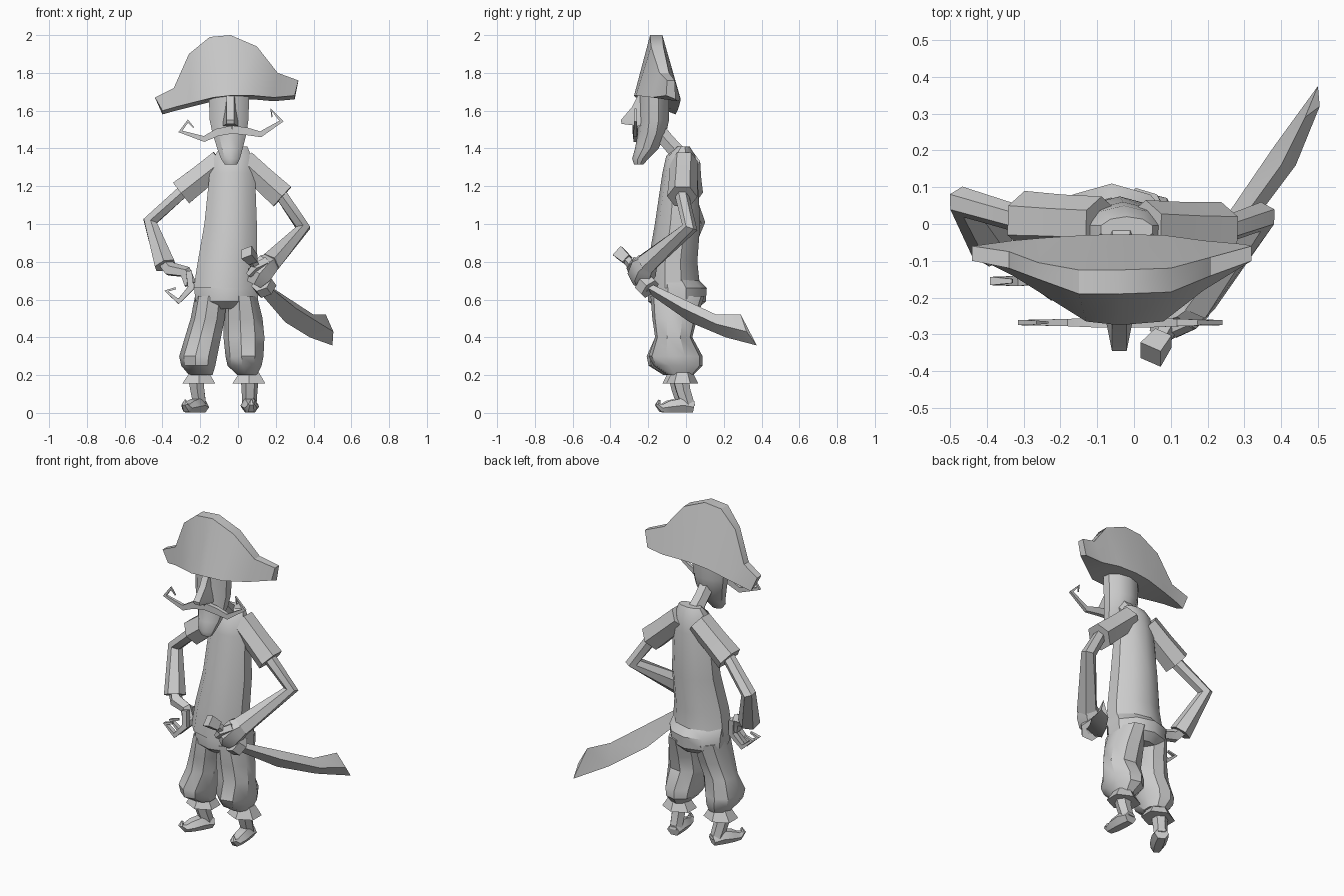
import bpy, bmesh, math
from mathutils import Vector

if "Cube" in bpy.data.objects:
    bpy.data.objects.remove(bpy.data.objects["Cube"])

grey = bpy.data.materials.new("plain_grey")
grey.use_nodes = True
grey.diffuse_color = (0.6, 0.6, 0.6, 1)
grey.node_tree.nodes["Principled BSDF"].inputs["Base Color"].default_value = (0.6, 0.6, 0.6, 1)


def skin(name, rings, angle=35):
    """Bridge equal-length closed rings and cap both ends."""
    bm = bmesh.new()
    vs = [[bm.verts.new(p) for p in r] for r in rings]
    n = len(vs[0])
    for a, b in zip(vs, vs[1:]):
        for i in range(n):
            j = (i + 1) % n
            bm.faces.new((a[i], a[j], b[j], b[i]))
    bm.faces.new(vs[0])
    bm.faces.new(vs[-1])
    bmesh.ops.recalc_face_normals(bm, faces=bm.faces)
    me = bpy.data.meshes.new(name)
    bm.to_mesh(me)
    bm.free()
    me.materials.append(grey)
    ob = bpy.data.objects.new(name, me)
    bpy.context.collection.objects.link(ob)
    me.shade_smooth()
    me.set_sharp_from_angle(angle=math.radians(angle))
    return ob


def stack(name, rows, n=10, angle=35):
    """Horizontal oval rings from rows of (z, x0, x1, y0, y1[, back drop])."""
    rings = []
    for row in rows:
        z, x0, x1, y0, y1 = row[:5]
        ring = []
        for i in range(n):
            t = 2 * math.pi * (i + 0.5) / n
            ring.append(((x0 + x1) / 2 + (x1 - x0) / 2 * math.cos(t) / math.cos(math.pi / n),
                         (y0 + y1) / 2 + (y1 - y0) / 2 * math.sin(t), z))
        rings.append(ring)
    return skin(name, rings, angle)


def tube(name, path, radii, n=6, ref=(0, 1, 0), angle=35):
    """Tube along a path; each radius is a number or (across, along ref)."""
    pts = [Vector(p) for p in path]
    rings = []
    for i, p in enumerate(pts):
        d0 = (p - pts[i - 1]).normalized() if i else Vector()
        d1 = (pts[i + 1] - p).normalized() if i < len(pts) - 1 else Vector()
        d = (d0 + d1).normalized()
        v = Vector(ref)
        v = (v - d * v.dot(d)).normalized()
        u = v.cross(d)
        r = radii[i] if isinstance(radii[i], tuple) else (radii[i], radii[i])
        rings.append([p + u * r[0] * math.cos(2 * math.pi * (k + 0.5) / n)
                      + v * r[1] * math.sin(2 * math.pi * (k + 0.5) / n) for k in range(n)])
    return skin(name, rings, angle)


# Hat: wedge with a scalloped top edge (top x, top z, bottom x, bottom z, four depths)
hat = [(-.44, 1.67, -.40, 1.60, -.105, -.10, -.06, -.055),
       (-.34, 1.72, -.33, 1.62, -.14, -.12, -.075, -.045),
       (-.26, 1.90, -.25, 1.64, -.19, -.15, -.105, -.038),
       (-.15, 1.99, -.13, 1.67, -.265, -.19, -.125, -.03),
       (-.04, 2.00, -.04, 1.68, -.275, -.19, -.125, -.028),
       (.10, 1.94, .08, 1.68, -.265, -.185, -.12, -.03),
       (.21, 1.80, .19, 1.67, -.18, -.14, -.09, -.045),
       (.32, 1.76, .30, 1.68, -.105, -.10, -.06, -.055)]
skin("hat", [[(bx, fb, bz), (tx, ft, tz), (tx, bt, tz), (bx, bb, bz - .02)]
             for tx, tz, bx, bz, fb, ft, bt, bb in hat], 30)

# Head, nose and neck
stack("head", [(1.70, -.155, .06, -.25, -.09), (1.55, -.15, .055, -.25, -.09),
               (1.48, -.135, .045, -.255, -.105), (1.40, -.11, .025, -.27, -.145),
               (1.345, -.09, .01, -.285, -.20), (1.315, -.07, -.005, -.275, -.225)])
skin("nose", [[(-.06, y0, z0), (-.02, y0, z0), (-.02 + w, y1, z1), (-.06 - w, y1, z1)]
              for y0, z0, y1, z1, w in [(-.25, 1.69, -.22, 1.69, 0), (-.285, 1.62, -.22, 1.60, .012),
                                        (-.345, 1.55, -.22, 1.53, .025), (-.34, 1.53, -.22, 1.515, .025)]], 25)
tube("neck", [(-.045, -.17, 1.52), (-.04, -.10, 1.44), (-.03, -.01, 1.34)], [.05, .045, .05], 6, (1, 0, 0))

# Moustache: two curled, tapering whiskers
for side, pts in (("right", [(-.03, 1.50), (-.11, 1.485), (-.18, 1.45), (-.305, 1.49), (-.265, 1.545), (-.235, 1.51)]),
                  ("left", [(-.03, 1.50), (.05, 1.49), (.12, 1.475), (.23, 1.545), (.175, 1.605), (.18, 1.565)])):
    tube(side + "_moustache", [(x, -.268, z) for x, z in pts],
         [(.03, .02), (.028, .018), (.022, .014), (.016, .01), (.012, .008), (.005, .004)], 4)

# Torso, hips and trousers
stack("torso", [(1.41, -.09, .05, -.05, .02), (1.36, -.125, .07, -.105, .05),
                (1.27, -.15, .09, -.125, .06), (1.0, -.178, .10, -.165, .075),
                (.80, -.213, .10, -.20, .06), (.66, -.235, .105, -.21, .075)])
stack("hips", [(.71, -.225, .10, -.19, .06), (.66, -.232, .11, -.205, .11),
               (.59, -.225, .105, -.20, .105), (.55, -.19, .07, -.15, .06)])
stack("right_trouser_leg", [(.62, -.222, -.06, -.18, .085), (.50, -.245, -.07, -.18, .05),
                            (.40, -.275, -.09, -.165, .025), (.30, -.305, -.11, -.21, .05),
                            (.25, -.295, -.12, -.20, .05), (.20, -.255, -.135, -.12, .02)], 9)
stack("left_trouser_leg", [(.62, -.06, .10, -.19, .10), (.50, -.07, .13, -.18, .06),
                           (.40, -.07, .14, -.165, .035), (.30, -.06, .135, -.20, .09),
                           (.25, -.05, .125, -.175, .09), (.20, .00, .10, -.10, .04)], 9)

# Cuffs, ankles and curled shoes
for side, x, y, turn in (("right", -.205, -.03, 30), ("left", .06, -.01, -4)):
    stack(side + "_trouser_cuff", [(.215, x - .05, x + .05, y - .065, y + .045),
                                   (.155, x - .09, x + .085, y - .095, y + .075)], 6)
    fx, fy = -math.sin(math.radians(turn)), -math.cos(math.radians(turn))
    across = (fy, -fx, 0)

    def at(d, z):
        return (x + fx * d, y + .015 + fy * d, z)

    tube(side + "_ankle", [at(.035, .20), at(.02, .12), at(-.01, .03)], [.05, .042, .038], 6, across)
    tube(side + "_shoe", [at(-.035, .03), at(.02, .04), at(.09, .032), at(.13, .026), at(.155, .045), at(.145, .068)],
         [(.034, .04), (.045, .048), (.036, .045), (.026, .032), (.015, .018), (.006, .006)], 6, across)

# Sleeves, upper arms and forearms
arms = {"right": [(-.09, .0, 1.33), (-.30, .01, 1.165), (-.465, .06, 1.015), (-.385, -.06, .78)],
        "left": [(.03, -.01, 1.33), (.235, -.02, 1.145), (.345, .02, .98), (.165, -.21, .79)]}
for side, (shoulder, cuff, elbow, wrist) in arms.items():
    mid = Vector(shoulder).lerp(Vector(cuff), .5)
    tube(side + "_sleeve", [shoulder, mid, cuff], [.075, .075, .08], 6)
    tube(side + "_arm", [mid, cuff, elbow, wrist], [.035, .037, .042, .062], 6)

# Right hand: palm resting on the hip with curled fingers
tube("right_palm", [(-.395, -.05, .80), (-.36, -.08, .76), (-.28, -.10, .745), (-.255, -.11, .68)],
     [.035, .04, .035, .035], 5)
for k, dy in enumerate((-.035, .02)):
    tube("right_finger_%d" % (k + 1),
         [(-.26, -.10 + dy, .75), (-.25, -.11 + dy, .66), (-.315, -.12 + dy, .59), (-.38, -.12 + dy, .645), (-.33, -.12 + dy, .66)],
         [.022, .024, .02, .016, .008], 4)

# Left hand: fist around the sword grip
tube("left_fist", [(.19, -.19, .81), (.15, -.22, .78), (.11, -.235, .73), (.085, -.235, .68)],
     [.045, .07, .075, .045], 6)
tube("left_thumb", [(.15, -.26, .80), (.09, -.29, .77), (.055, -.28, .73)], [.03, .027, .018], 5)

# Sword: pommel, grip, guard and curved three-sided blade
tube("sword_grip", [(.07, -.32, .82), (.11, -.25, .74), (.15, -.19, .65)], [.026, .026, .026], 5, (1, 0, 0))
tube("sword_pommel", [(.045, -.355, .85), (.08, -.31, .81)], [.045, .036], 4, (1, 0, 0), 20)
tube("sword_guard", [(.125, -.225, .69), (.15, -.19, .655)], [.06, .06], 6, (1, 0, 0), 20)
skin("sword_blade", [[(.14, -.20, .69), (.175, -.20, .66), (.13, -.18, .62)],
                     [(.27, -.02, .605), (.305, -.02, .555), (.25, .02, .48)],
                     [(.40, .16, .52), (.44, .16, .47), (.38, .21, .40)],
                     [(.465, .29, .52), (.505, .32, .43), (.50, .375, .357)]], 20)
